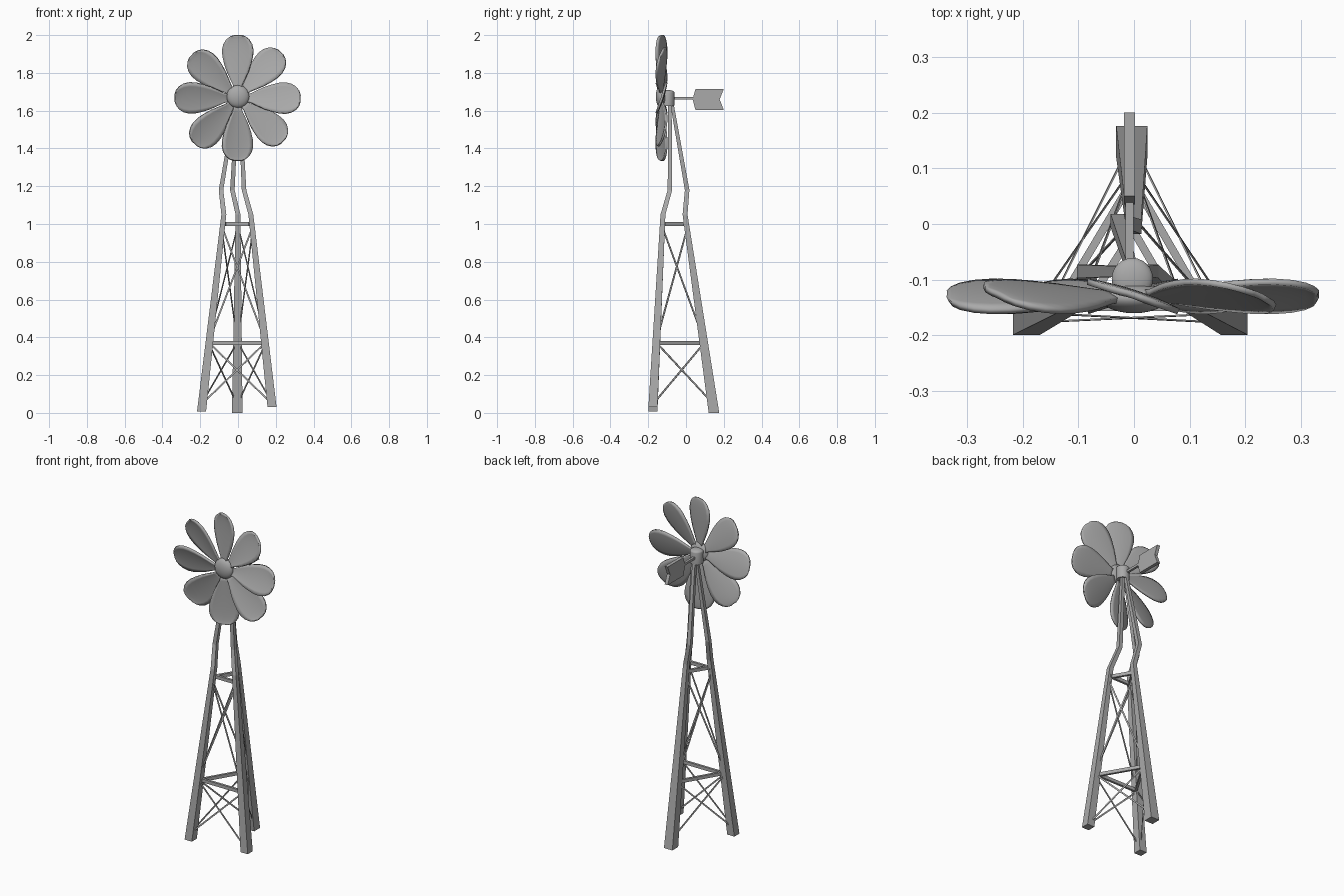
import bpy, bmesh, math
from mathutils import Vector, Matrix

if "Cube" in bpy.data.objects:
    bpy.data.objects.remove(bpy.data.objects["Cube"])

steel = bpy.data.materials.new("grey_steel")
steel.diffuse_color = (0.4, 0.4, 0.4, 1)
steel.use_nodes = True
steel.node_tree.nodes["Principled BSDF"].inputs["Base Color"].default_value = steel.diffuse_color


def finish(name, bm, smooth=None):
    bmesh.ops.recalc_face_normals(bm, faces=bm.faces)
    mesh = bpy.data.meshes.new(name)
    bm.to_mesh(mesh)
    bm.free()
    mesh.materials.append(steel)
    ob = bpy.data.objects.new(name, mesh)
    bpy.context.collection.objects.link(ob)
    if smooth:
        bpy.ops.object.select_all(action='DESELECT')
        ob.select_set(True)
        bpy.context.view_layer.objects.active = ob
        bpy.ops.object.shade_smooth_by_angle(angle=math.radians(smooth))
    return ob


def beam(name, a, b, normal, thick, width):
    """Straight bar between two points; thick is measured along normal."""
    a, b = Vector(a), Vector(b)
    d = (b - a).normalized()
    side = d.cross(normal).normalized()
    n = side.cross(d)
    rot = Matrix((n, side, d)).transposed()
    bm = bmesh.new()
    bmesh.ops.create_cube(bm, size=1, matrix=Matrix.LocRotScale(
        (a + b) / 2, rot.to_quaternion(),
        Vector((thick, width, (b - a).length))))
    return finish(name, bm)


# Leg stations: x, y, z, width
legs = {
    "left_leg": [(-.193, -.175, .008, .048), (-.075, -.122, 1.05, .026),
                 (-.09, -.085, 1.18, .024), (-.012, -.085, 1.64, .018)],
    "right_leg": [(.18, -.175, .032, .048), (.068, -.122, 1.05, .026),
                  (.032, -.085, 1.18, .024), (.01, -.085, 1.64, .018)],
    "back_leg": [(-.004, .148, 0, .056), (0, -.005, 1.05, .026),
                 (-.03, .006, 1.18, .024), (-.005, -.075, 1.64, .018)],
}
for name, stations in legs.items():
    bm = bmesh.new()
    rings = [[bm.verts.new((x + sx * w / 2, y + sy * w / 2, z))
              for sx, sy in ((-1, -1), (1, -1), (1, 1), (-1, 1))]
             for x, y, z, w in stations]
    for r0, r1 in zip(rings, rings[1:]):
        for i in range(4):
            j = (i + 1) % 4
            bm.faces.new((r0[i], r0[j], r1[j], r1[i]))
    bm.faces.new(rings[0])
    bm.faces.new(rings[-1])
    finish(name, bm)


def on_leg(name, z):
    a, b = (Vector(s[:3]) for s in legs[name][:2])
    return a.lerp(b, (z - a.z) / (b.z - a.z))


# Horizontal rails and thin crossed straps on the three sides
names = list(legs)
for i in range(3):
    p, q = names[i], names[(i + 1) % 3]
    along = on_leg(q, .37) - on_leg(p, .37)
    out = along.cross(Vector((0, 0, 1))).normalized()
    for z in (.37, 1.0):
        shift = out * -.008
        beam("rail", on_leg(p, z) + shift, on_leg(q, z) + shift, out, .014, .02)
    face_normal = along.cross(on_leg(p, 1) - on_leg(p, .1)).normalized()
    shift = out * .004
    for low, high in ((.05, .37), (.39, .98)):
        for s, e in ((p, q), (q, p)):
            beam("cross_strap", on_leg(s, low) + shift, on_leg(e, high) + shift,
                 face_normal, .003, .009)

# Domed pivot head on top of the tower
bm = bmesh.new()
bmesh.ops.create_uvsphere(bm, u_segments=24, v_segments=12, radius=.037)
for v in bm.verts:
    v.co.z = v.co.z * .4 + 1.695 if v.co.z > -.001 else 1.625
    v.co += Vector((-.003, -.098, 0))
finish("pivot_head", bm, 40)

# Flattened nose cap in front of the wheel
bm = bmesh.new()
bmesh.ops.create_uvsphere(bm, u_segments=24, v_segments=14, radius=1,
                          matrix=Matrix.Translation((0, -.133, 1.675))
                          @ Matrix.Diagonal((.06, .027, .06, 1))
                          @ Matrix.Rotation(math.pi / 2, 4, 'X'))
finish("nose_cap", bm, 60)

# Wheel blades: pitched, lightly cupped petals
outline = [(.035, .018), (.07, .026), (.1, .041), (.14, .06), (.18, .074),
           (.22, .084), (.255, .086), (.285, .079), (.31, .063),
           (.325, .042), (.332, .018)]
cols = 8
for k in range(8):
    bm = bmesh.new()
    turn = (Matrix.Translation((-.002, -.13, 1.667))
            @ Matrix.Rotation(-math.radians(45 * k + (2 if k % 2 else 0)), 4, 'Y')
            @ Matrix.Rotation(math.radians(-18), 4, 'X'))
    grid = []
    for r, half in outline:
        row = []
        for c in range(cols + 1):
            t = 2 * c / cols - 1
            row.append(bm.verts.new(turn @ Vector(
                (r, .08 * half * (1 - t * t), half * t))))
        grid.append(row)
    for a, b in zip(grid, grid[1:]):
        for c in range(cols):
            bm.faces.new((a[c], a[c + 1], b[c + 1], b[c]))
    blade = finish("wheel_blade", bm, 50)
    thick = blade.modifiers.new("thickness", 'SOLIDIFY')
    thick.thickness = .011
    thick.offset = 0

# Tail rod and notched vane
beam("tail_rod", (-.008, -.07, 1.665), (-.008, .05, 1.665),
     Vector((1, 0, 0)), .014, .014)
profile = [(.035, 1.66), (.05, 1.604), (.2, 1.604), (.178, 1.66),
           (.2, 1.714), (.05, 1.714)]
bm = bmesh.new()
face = bm.faces.new([bm.verts.new((-.018, y, z)) for y, z in profile])
side = bmesh.ops.extrude_face_region(bm, geom=[face])
bmesh.ops.translate(bm, vec=(.02, 0, 0), verts=[
    v for v in side["geom"] if isinstance(v, bmesh.types.BMVert)])
finish("tail_vane", bm)
